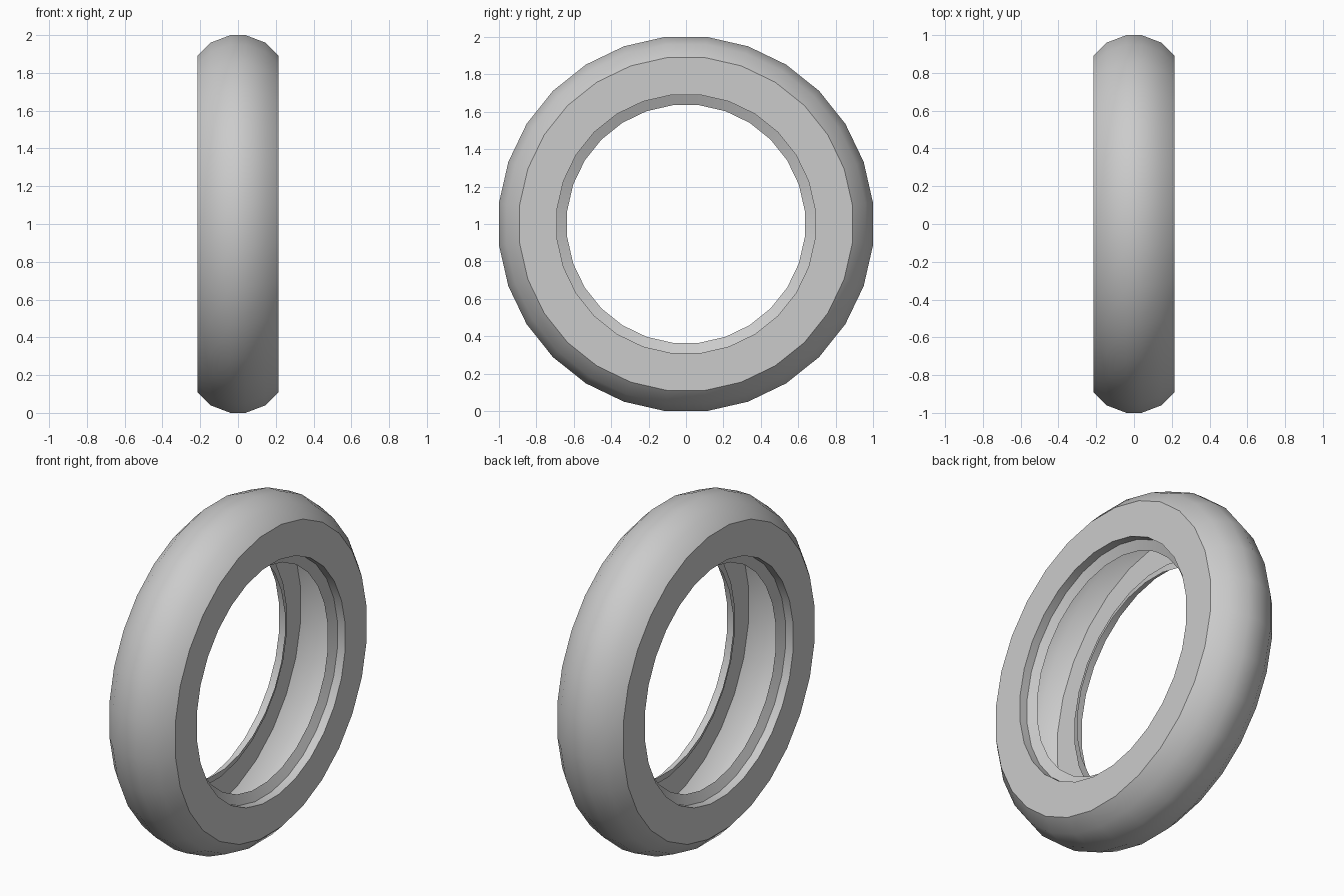
import bpy, bmesh, math

if "Cube" in bpy.data.objects:
    bpy.data.objects.remove(bpy.data.objects["Cube"])

SIDES = 28
K = 1 / math.cos(math.pi / SIDES)   # flat-to-corner radius

# Half cross-section (x, flat radius): tread, sidewall, bead lip
half = [(0.04, 1.0), (0.145, 0.96), (0.215, 0.89), (0.215, 0.69),
        (0.165, 0.69), (0.14, 0.635)]
profile = [(-x, r) for x, r in reversed(half)] + half

# Tyre: open shell lathed round the x axis
bm = bmesh.new()
rings = []
for i in range(SIDES):
    a = 2 * math.pi * (i + 0.5) / SIDES
    rings.append([bm.verts.new((x, K * r * math.sin(a), 1 + K * r * math.cos(a)))
                  for x, r in profile])
for i in range(SIDES):
    p, q = rings[i], rings[(i + 1) % SIDES]
    for j in range(len(profile) - 1):
        bm.faces.new((p[j], p[j + 1], q[j + 1], q[j]))
bmesh.ops.recalc_face_normals(bm, faces=bm.faces[:])
mesh = bpy.data.meshes.new("tyre")
bm.to_mesh(mesh)
bm.free()
tyre = bpy.data.objects.new("tyre", mesh)
bpy.context.collection.objects.link(tyre)
bpy.context.view_layer.objects.active = tyre
tyre.select_set(True)
bpy.ops.object.shade_smooth_by_angle(angle=math.radians(35))
